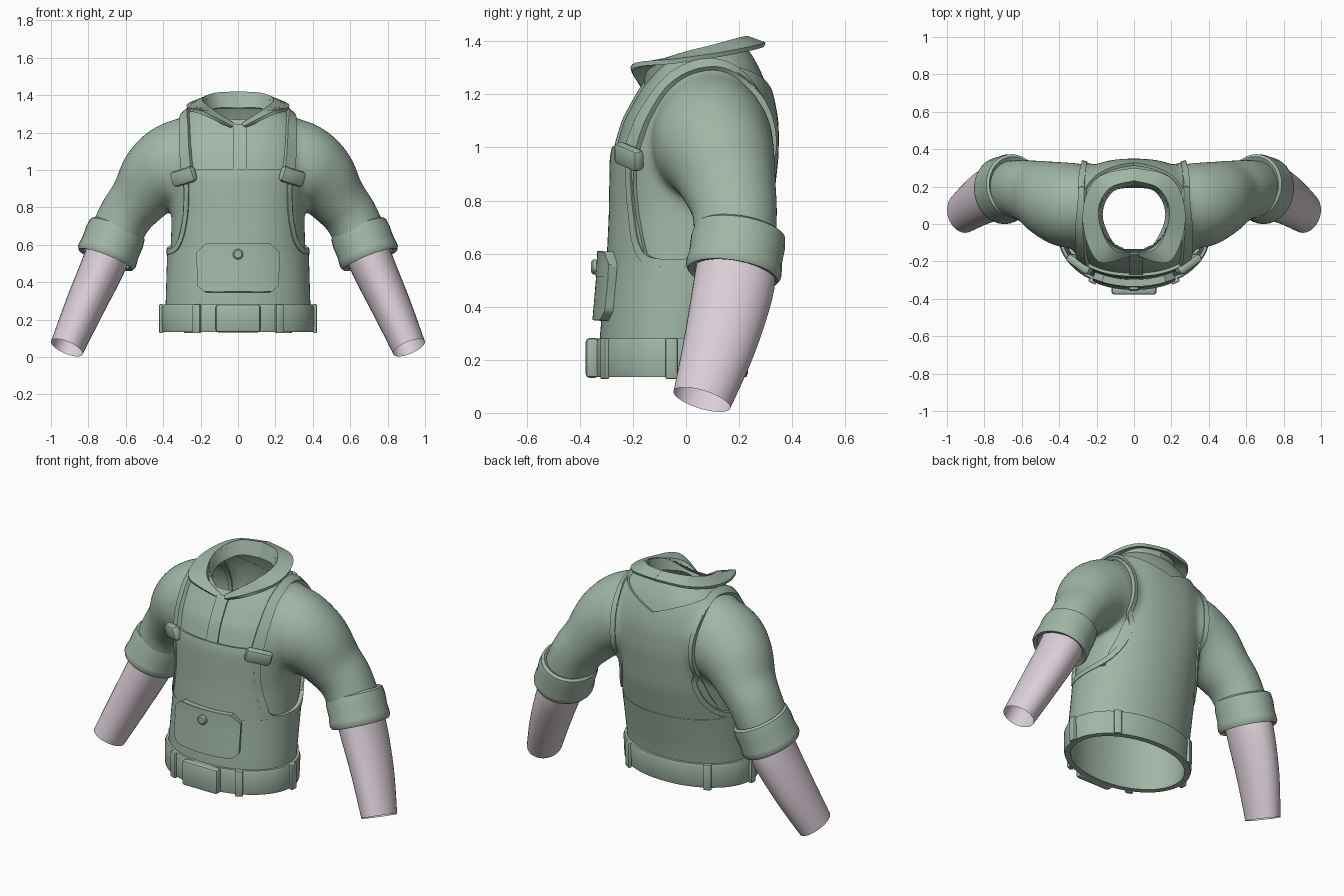
import bpy, bmesh, math
from mathutils import Vector as V, Matrix
from mathutils.bvhtree import BVHTree

if "Cube" in bpy.data.objects:
    bpy.data.objects.remove(bpy.data.objects["Cube"])

def material(name, rgb):
    m = bpy.data.materials.new(name)
    m.diffuse_color = (*rgb, 1)
    m.use_nodes = True
    m.node_tree.nodes["Principled BSDF"].inputs["Base Color"].default_value = m.diffuse_color
    return m
GREEN = material("sage cloth", (0.355, 0.47, 0.385))
SKIN = material("pale skin", (0.71, 0.62, 0.685))

def make(name, verts, faces, mat=GREEN, mirror=False, solid=0, bevel=0):
    bm = bmesh.new()
    vs = [bm.verts.new(v) for v in verts]
    for f in faces:
        bm.faces.new([vs[i] for i in f])
    bmesh.ops.remove_doubles(bm, verts=bm.verts, dist=1e-5)
    bmesh.ops.recalc_face_normals(bm, faces=bm.faces)
    me = bpy.data.meshes.new(name)
    bm.to_mesh(me)
    bm.free()
    me.materials.append(mat)
    o = bpy.data.objects.new(name, me)
    bpy.context.collection.objects.link(o)
    if solid:
        m = o.modifiers.new("solid", 'SOLIDIFY')
        m.thickness, m.offset = solid, 0
    if bevel:
        m = o.modifiers.new("bevel", 'BEVEL')
        m.width, m.segments = bevel, 2
    if mirror:
        o.modifiers.new("mirror", 'MIRROR')
    return o

def spline(pts, n):
    """Catmull-Rom through points of any dimension."""
    out, k = [], len(pts)
    for i in range(k - 1):
        a, b, c, d = pts[max(i-1, 0)], pts[i], pts[i+1], pts[min(i+2, k-1)]
        for j in range(n):
            t = j / n
            out.append([0.5*(2*q + (r-p)*t + (2*p-5*q+4*r-s)*t*t + (3*q-p-3*r+s)*t**3)
                        for p, q, r, s in zip(a, b, c, d)])
    return out + [list(pts[-1])]

def interp(table, z):
    if z <= table[0][0]:
        return table[0][1:]
    for p, q in zip(table, table[1:]):
        if z <= q[0]:
            t = (z - p[0]) / (q[0] - p[0])
            return [a + (b - a) * t for a, b in zip(p[1:], q[1:])]
    return table[-1][1:]

def loft(rings, closed=True, cap=False):
    n = len(rings[0])
    verts = [p for r in rings for p in r]
    faces = [(i*n+j, i*n+(j+1) % n, (i+1)*n+(j+1) % n, (i+1)*n+j)
             for i in range(len(rings)-1) for j in range(n if closed else n-1)]
    if cap:
        faces += [tuple(range(n)), tuple(range(len(verts)-n, len(verts)))]
    return verts, faces

def section(c, axis, a, b, n=32):
    u = (V((0, 1, 0)) - axis * axis.y).normalized()
    w = axis.cross(u)
    return [V(c) + u*a*math.cos(2*math.pi*i/n) + w*b*math.sin(2*math.pi*i/n) for i in range(n)]

def tube(path):
    """Path rows are x, y, z, depth radius, width radius."""
    rings = []
    for i, p in enumerate(path):
        ax = (V(path[min(i+1, len(path)-1)][:3]) - V(path[max(i-1, 0)][:3])).normalized()
        rings.append(section(p[:3], ax, p[3], p[4]))
    return rings

# Torso profile: z, half width, front y, back y, squareness
TORSO = [(0.08, .367, -.308, .19, 2.05), (0.28, .37, -.308, .205, 2.05), (0.55, .362, -.285, .265, 2.1),
         (0.75, .355, -.275, .31, 2.3), (0.97, .37, -.272, .335, 2.4), (1.1, .365, -.235, .335, 2.4),
         (1.2, .35, -.18, .315, 2.3), (1.27, .31, -.135, .29, 2.3), (1.33, .25, -.10, .26, 2.2), (1.38, .18, -.07, .23, 2.2)]

def torso_point(z, ang, extra=0):
    hw, yf, yb, power = interp(TORSO, z)
    c, s = math.cos(ang), math.sin(ang)
    e = 2 / power
    return V(((hw+extra)*math.copysign(abs(c)**e, c),
              (yf+yb)/2 + ((yb-yf)/2+extra)*math.copysign(abs(s)**e, s), z))

def torso_ring(z, extra=0, n=64):
    return [torso_point(z, 2*math.pi*i/n, extra) for i in range(n)]

# Shirt: torso and sleeves fused into one smooth skin, then opened at neck, hem and cuffs
verts, faces = loft([torso_ring(t[0]) for t in TORSO], cap=True)
SLEEVE = [(.20, .09, 1.05, .21, .25), (.34, .10, 1.015, .23, .24), (.44, .13, .955, .21, .205),
          (.53, .165, .845, .178, .16), (.61, .185, .74, .16, .145), (.70, .18, .54, .155, .14)]
for s in (1, -1):
    v, f = loft(tube(spline(SLEEVE, 5)), cap=True)
    k = len(verts)
    verts += [V((p.x*s, p.y, p.z)) for p in v]
    faces += [[i + k for i in (q if s > 0 else q[::-1])] for q in f]
shirt = make("shirt", verts, faces)
m = shirt.modifiers.new("fuse", 'REMESH')
m.mode, m.voxel_size = 'VOXEL', 0.016
m = shirt.modifiers.new("soften", 'SMOOTH')
m.factor, m.iterations = 0.5, 16
bpy.context.view_layer.update()
fused = bpy.data.meshes.new_from_object(shirt.evaluated_get(bpy.context.evaluated_depsgraph_get()))
shirt.modifiers.clear()
bm = bmesh.new()
bm.from_mesh(fused)
bmesh.ops.recalc_face_normals(bm, faces=bm.faces)
body = BVHTree.FromBMesh(bm)
CUFF, AXIS = V((.675, .19, .605)), V((.36, -.15, -.92)).normalized()
def opened(p):
    q = V((abs(p.x), p.y, p.z))
    return (p.z < .14 or (q.x > .45 and (q - CUFF).dot(AXIS) > 0)
            or (p.z > 1.15 and (p.x/.19)**2 + ((p.y-.045)/.182)**2 < 1))
bmesh.ops.delete(bm, geom=[f for f in bm.faces if opened(f.calc_center_median())], context='FACES')
bm.to_mesh(fused)
bm.free()
shirt.data = fused
if not fused.materials:
    fused.materials.append(GREEN)

# Rolled cuffs and bare forearms
PROFILE = [(-.08, .13), (-.095, .15), (-.085, .164), (-.04, .17), (.02, .168), (.05, .172), (.075, .173),
           (.092, .163), (.085, .14), (0, .13), (-.08, .13)]
make("sleeve_cuff", *loft([section(CUFF + AXIS*t, AXIS, r*1.05, r*.95) for t, r in PROFILE]), mirror=True)
ARM = [(.665, .19, .63, .14, .12), (.72, .182, .49, .153, .118), (.82, .13, .27, .138, .106), (.915, .06, .05, .112, .091)]
make("forearm", *loft(tube(spline(ARM, 5))), SKIN, mirror=True)

def panel(name, widths, side, off, thick, notch=0, cols=24, rows=24):
    """Cloth panel draped on the body; widths rows are z, half width."""
    z0, z1 = widths[0][0], widths[-1][0]
    grid = []
    for i in range(rows + 1):
        row = []
        for j in range(cols + 1):
            t = 2*j/cols - 1
            z = z0 + i/rows*(z1 - z0 - notch*(1 - abs(t)))
            x = t * interp(widths, z)[0]
            hit, nor, _, _ = body.ray_cast(V((x, side*2, z)), V((0, -side, 0)))
            row.append(hit + nor*off)
        grid.append(row)
    return make(name, *loft(grid, closed=False), solid=thick)

# Overalls: waist wrap, bib and back panel
make("overalls_waist", *loft([torso_ring(z, .010) for z in (.14, .2, .28, .4, .5, .57)]), solid=.014)
panel("bib", [(.56, .325), (.65, .305), (.75, .285), (.85, .28), (.93, .285), (1.0, .29)], -1, .007, .018)
panel("overalls_back", [(.56, .32), (.65, .315), (.75, .29), (.9, .265), (1.1, .265), (1.3, .27)], 1, .007, .016, notch=.1)

# Front pocket with flap and button
panel("pocket", [(.345, .165), (.38, .2), (.56, .2), (.607, .155)], -1, .026, .05)
panel("pocket_flap", [(.51, .2), (.56, .2), (.605, .155)], -1, .047, .012, rows=8)
make("pocket_button", *loft([[V((r*math.cos(a*math.pi/8), y, .55 + r*math.sin(a*math.pi/8))) for a in range(16)]
     for y, r in ((-.32, .028), (-.35, .028), (-.357, .02))], cap=True))

def ribbon(name, pts, width, h, mirror=True, end=None):
    path = [body.find_nearest(V(p))[:2] for p in spline(pts, 6)]
    rings = []
    for i, (p, n) in enumerate(path):
        tan = path[min(i+1, len(path)-1)][0] - path[max(i-1, 0)][0]
        w = width + ((end or width) - width) * i / (len(path) - 1)
        s = tan.cross(n).normalized() * w/2
        rings.append([p - s - n*.008, p + s - n*.008, p + s + n*h, p - s + n*h])
    make(name, *loft(rings, cap=True), mirror=mirror)

# Shoulder straps, armhole trim and shirt placket
ribbon("strap", [(.285, -.24, .95), (.305, -.19, 1.12), (.30, -.08, 1.26), (.285, .1, 1.32), (.28, .23, 1.26),
                 (.27, .31, 1.13)], .07, .02, end=.03)
ribbon("armhole_trim", [(.285, .2, 1.29), (.275, .3, 1.2), (.265, .33, 1.08), (.265, .34, .9), (.29, .29, .73), (.33, .18, .62),
                        (.365, .04, .57), (.345, -.13, .57), (.31, -.19, .63), (.285, -.21, .75), (.28, -.22, .85),
                        (.285, -.23, .97)], .03, .022)
ribbon("placket", [(.01, -.15, 1.24), (.01, -.22, 1.13), (.01, -.28, .99)], .075, .008, False)

# Collar: neck stand folding over to an outer flap with front points
BASE = [(.02, -.15, 1.215), (.10, -.125, 1.25), (.168, 0, 1.29), (.168, .1, 1.31), (.11, .185, 1.33), (0, .215, 1.33)]
FOLD = [(.02, -.155, 1.24), (.12, -.135, 1.305), (.182, -.02, 1.348), (.19, .1, 1.378), (.125, .2, 1.405), (0, .235, 1.412)]
EDGE = [(.035, -.17, 1.23), (.19, -.2, 1.305), (.265, -.04, 1.325), (.26, .13, 1.35), (.18, .255, 1.375), (0, .297, 1.387)]
rows = [spline(r, 6) for r in (BASE, FOLD, EDGE)]
make("collar", *loft(rows, closed=False), mirror=True, solid=.018)

def box(name, size, loc, rot=(0, 0, 0), bevel=.012, mirror=False):
    mat = Matrix.Translation(loc)
    for ang, ax in zip(rot, 'XYZ'):
        mat = mat @ Matrix.Rotation(ang, 4, ax)
    vs = [mat @ V((x*size[0]/2, y*size[1]/2, z*size[2]/2)) for z in (-1, 1)
          for x, y in ((-1, -1), (1, -1), (1, 1), (-1, 1))]
    fs = [(0, 1, 2, 3), (4, 5, 6, 7)] + [(i, (i+1) % 4, (i+1) % 4+4, i+4) for i in range(4)]
    make(name, vs, fs, bevel=bevel, mirror=mirror)

# Strap buckles
box("strap_buckle", (.15, .05, .085), (.29, -.215, .965), (0, .3, .6), .02, True)

# Belt, belt loops and buckle plate
make("belt", *loft([torso_ring(z, e) for z, e in ((.135, .0), (.135, .034), (.15, .038), (.265, .038), (.28, .032), (.28, .0), (.135, 0))]))
for i, deg in enumerate((-58, -122, 0, 180, 50, 130)):
    a = math.radians(deg)
    p, q = torso_point(.205, a - .03, .042), torso_point(.205, a + .03, .042)
    d = q - p
    box(f"belt_loop_{i+1}", (.045, .022, .155), (p + q)/2, (0, 0, math.atan2(d.y, d.x)), .006)
box("belt_buckle", (.24, .05, .15), (0, -.353, .207), bevel=.015)

# Bake modifiers and smooth the shading
bpy.ops.object.select_all(action='SELECT')
bpy.context.view_layer.objects.active = shirt
bpy.ops.object.convert(target='MESH')
bpy.ops.object.shade_smooth_by_angle(angle=math.radians(40))
